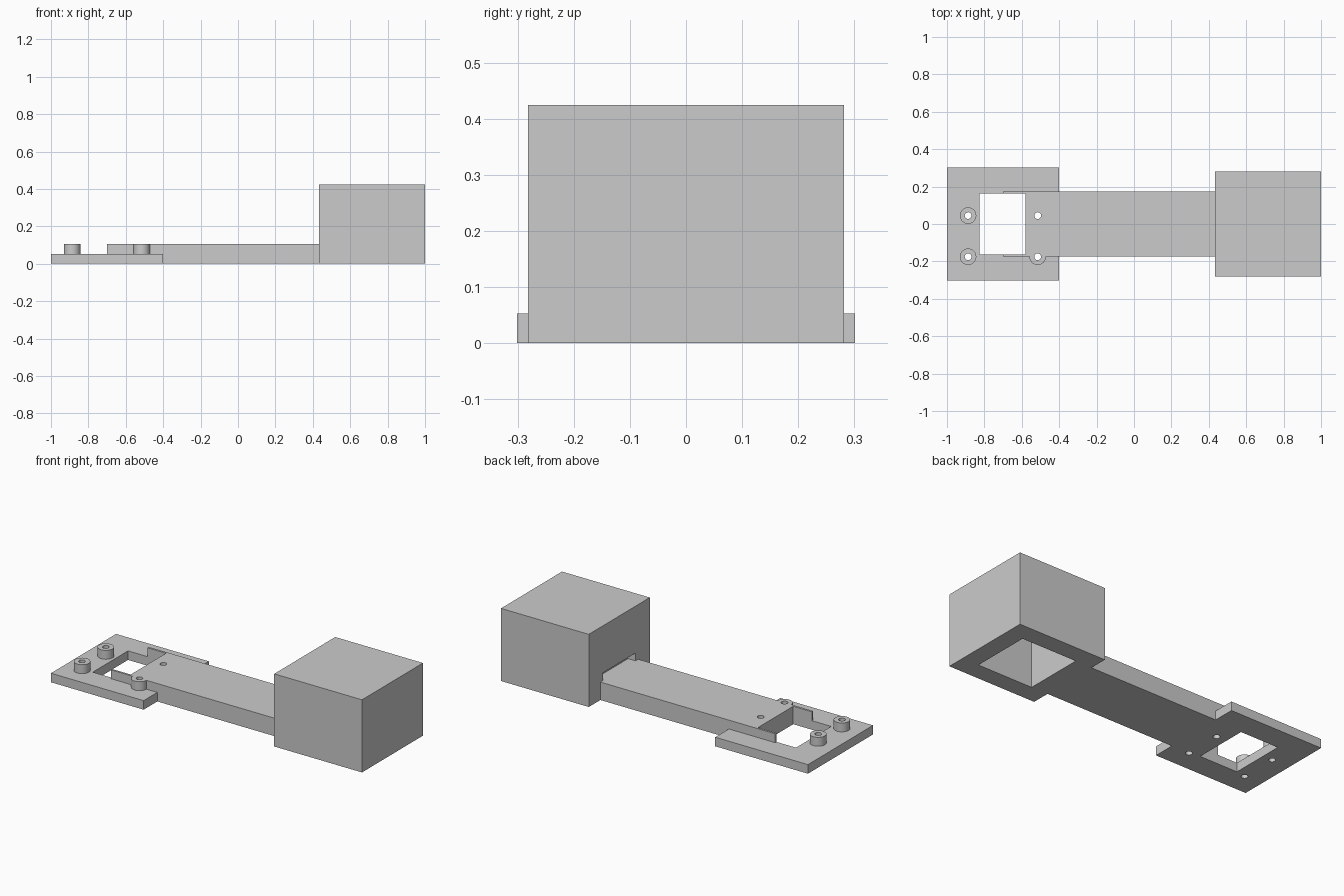
import bpy
import bmesh
from mathutils import Matrix, Vector

if "Cube" in bpy.data.objects:
    bpy.data.objects.remove(bpy.data.objects["Cube"], do_unlink=True)

grey = bpy.data.materials.new("plain_grey")
grey.use_nodes = True
colour = (0.6, 0.6, 0.6, 1)
grey.diffuse_color = colour
grey.node_tree.nodes["Principled BSDF"].inputs["Base Color"].default_value = colour


def make_object(name, bm):
    mesh = bpy.data.meshes.new(name)
    bm.to_mesh(mesh)
    bm.free()
    mesh.materials.append(grey)
    obj = bpy.data.objects.new(name, mesh)
    bpy.context.collection.objects.link(obj)
    return obj


def block(name, x, y, z):
    """Box from (min, max) ranges."""
    bm = bmesh.new()
    size = [r[1] - r[0] for r in (x, y, z)]
    centre = Vector([(r[0] + r[1]) / 2 for r in (x, y, z)])
    bmesh.ops.create_cube(bm, matrix=Matrix.Translation(centre) @ Matrix.Diagonal((*size, 1)))
    return make_object(name, bm)


def cylinder(name, x, y, radius, z):
    bm = bmesh.new()
    bmesh.ops.create_cone(bm, cap_ends=True, segments=32, radius1=radius, radius2=radius,
                          depth=z[1] - z[0],
                          matrix=Matrix.Translation((x, y, (z[0] + z[1]) / 2)))
    return make_object(name, bm)


def combine(target, operation, helper):
    """Apply a boolean and remove the helper."""
    mod = target.modifiers.new("bool", 'BOOLEAN')
    mod.operation = operation
    mod.solver = 'EXACT'
    mod.object = helper
    bpy.context.view_layer.update()
    graph = bpy.context.evaluated_depsgraph_get()
    mesh = bpy.data.meshes.new_from_object(target.evaluated_get(graph))
    target.modifiers.clear()
    target.data = mesh
    bpy.data.objects.remove(helper, do_unlink=True)


PLATE_TOP = 0.053
ARM_TOP = 0.105
BOX_START = 0.432
THROUGH = (-0.1, 0.3)
STANDOFFS = [(x, y) for x in (-0.887, -0.515) for y in (0.045, -0.175)]

# Mounting plate with the long arm
bracket = block("mounting_plate_and_arm", (-1, -0.4), (-0.301, 0.301), (0, PLATE_TOP))
combine(bracket, 'UNION', block("arm", (-0.7, BOX_START), (-0.175, 0.175), (0, ARM_TOP)))

# Standoffs
for x, y in STANDOFFS:
    combine(bracket, 'UNION', cylinder("standoff", x, y, 0.044, (0.02, ARM_TOP)))

# Rectangular window and screw holes
combine(bracket, 'DIFFERENCE', block("window", (-0.826, -0.58), (-0.163, 0.163), THROUGH))
for x, y in STANDOFFS:
    combine(bracket, 'DIFFERENCE', cylinder("screw_hole", x, y, 0.018, THROUGH))

# Box, hollow from below, with a shallow slot above the arm
box = block("hollow_box", (BOX_START, 1), (-0.282, 0.282), (0, 0.425))
combine(box, 'DIFFERENCE', block("cavity", (0.538, 0.894), (-0.176, 0.176), (-0.1, 0.319)))
combine(box, 'DIFFERENCE', block("slot", (0.4, 0.48), (-0.15, 0.15), (ARM_TOP, 0.15)))

# Round surfaces smooth, corners sharp
bpy.ops.object.select_all(action='DESELECT')
for obj in (bracket, box):
    obj.select_set(True)
bpy.context.view_layer.objects.active = bracket
bpy.ops.object.shade_smooth_by_angle(angle=0.5)
